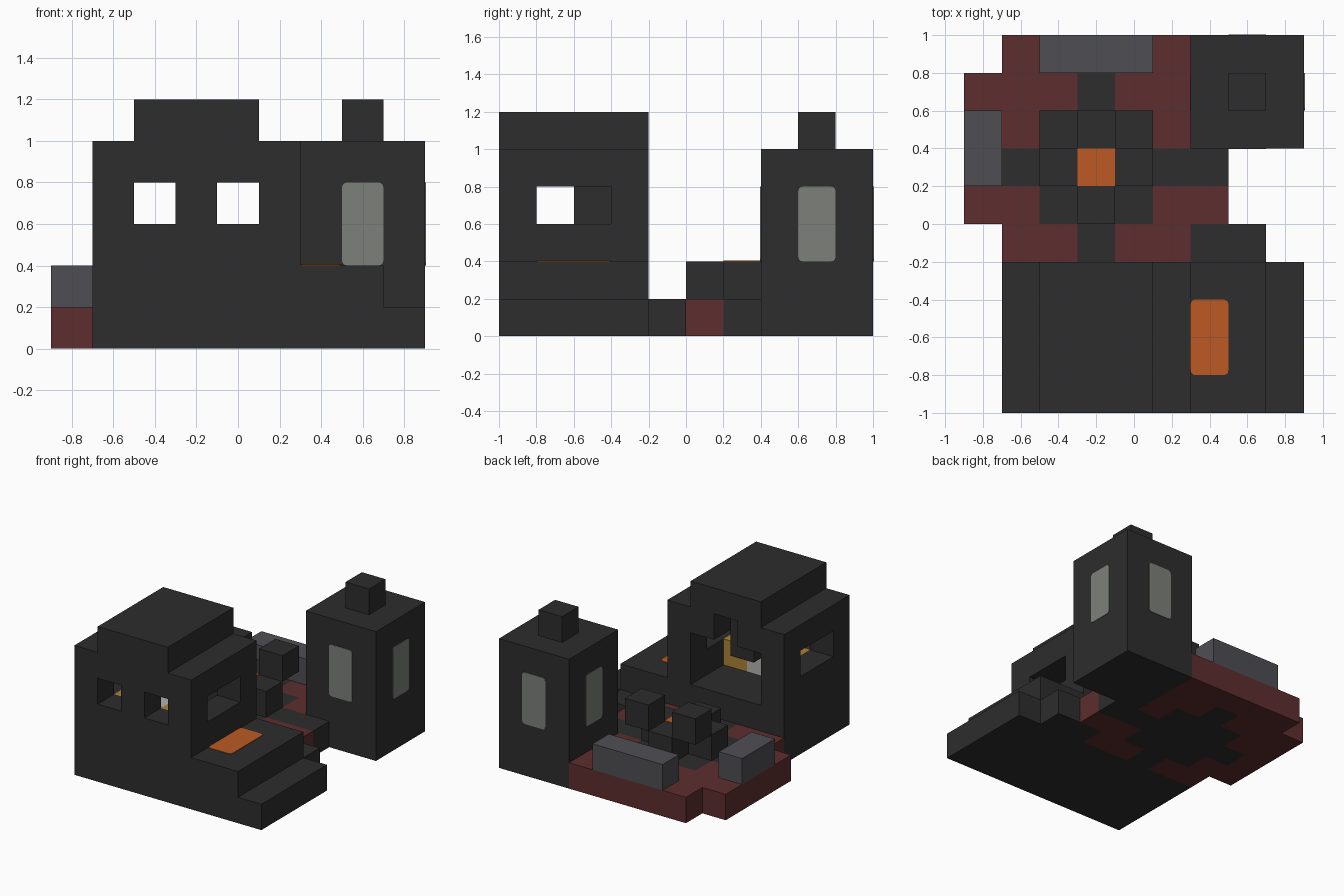
import bpy
import bmesh
from mathutils import Vector

if "Cube" in bpy.data.objects:
    bpy.data.objects.remove(bpy.data.objects["Cube"], do_unlink=True)

U = 0.2  # block size


def material(name, rgb):
    lin = [((c / 255 + 0.055) / 1.055) ** 2.4 for c in rgb] + [1]
    mat = bpy.data.materials.new(name)
    mat.use_nodes = True
    mat.diffuse_color = lin
    bsdf = mat.node_tree.nodes["Principled BSDF"]
    bsdf.inputs["Base Color"].default_value = lin
    bsdf.inputs["Roughness"].default_value = 0.9
    return mat


DARK = material("charcoal", (45, 45, 45))
RED = material("dark red", (93, 46, 46))
STONE = material("slate grey", (78, 78, 84))
ORANGE = material("orange", (188, 90, 35))
GLASS = material("pale grey glass", (125, 128, 122))
YELLOW = material("ochre", (172, 130, 52))
WHITE = material("light grey", (178, 178, 176))


def finish(bm, name, *mats):
    mesh = bpy.data.meshes.new(name)
    bmesh.ops.recalc_face_normals(bm, faces=bm.faces)
    bm.to_mesh(mesh)
    bm.free()
    for m in mats:
        mesh.materials.append(m)
    obj = bpy.data.objects.new(name, mesh)
    bpy.context.collection.objects.link(obj)
    return obj


def block_mesh(lo, hi):
    bm = bmesh.new()
    bmesh.ops.create_cube(bm, size=1)
    lo, hi = Vector(lo), Vector(hi)
    for v in bm.verts:
        v.co = (lo + hi) / 2 + v.co * (hi - lo)
    return bm


def box(name, lo, hi, mat=DARK):
    return finish(block_mesh(lo, hi), name, mat)


def plate(name, centre, size, axis, mat):
    """Thin plate with rounded corners, facing along the given axis."""
    half = Vector(size) / 2
    half[axis] = 0.004
    c = Vector(centre)
    bm = block_mesh(c - half, c + half)
    corners = [e for e in bm.edges
               if abs((e.verts[0].co - e.verts[1].co)[axis]) > 0.001]
    bmesh.ops.bevel(bm, geom=corners, offset=0.025, segments=3,
                    profile=0.5, affect='EDGES')
    return finish(bm, name, mat)


def carve(obj, cuts):
    """Cut boxes out of an object and discard the cutters."""
    cutters = []
    for lo, hi in cuts:
        cutter = box("cutter", lo, hi)
        cutter.hide_render = True
        mod = obj.modifiers.new("cut", 'BOOLEAN')
        mod.operation, mod.solver, mod.object = 'DIFFERENCE', 'EXACT', cutter
        cutters.append(cutter)
    bpy.context.view_layer.update()
    graph = bpy.context.evaluated_depsgraph_get()
    mesh = bpy.data.meshes.new_from_object(obj.evaluated_get(graph))
    obj.modifiers.clear()
    obj.data = mesh
    for cutter in cutters:
        bpy.data.objects.remove(cutter, do_unlink=True)


# Courtyard floor: r = red, d = dark, T = covered by a building, . = empty
ROWS = [".rrrrrTTT",
        "rrrdrrTTT",
        "rrdddrTTT",
        "rdddddd..",
        "rrdddrr..",
        ".rrdrrdd.",
        ".TTTTTTTT"]


def cell(row, col):
    inside = 0 <= row < len(ROWS) and 0 <= col < len(ROWS[0])
    return ROWS[row][col] if inside else "."


bm = bmesh.new()
for r, line in enumerate(ROWS):
    for c, kind in enumerate(line):
        if kind not in "rd":
            continue
        x, y = -0.9 + c * U, 0.8 - r * U
        ring = [(x, y), (x + U, y), (x + U, y + U), (x, y + U)]
        quads = [[(*p, z) for p in ring] for z in (0, U)]
        sides = [(1, 0), (0, 1), (-1, 0), (0, -1)]
        for i, (dr, dc) in enumerate(sides):
            if cell(r + dr, c + dc) == ".":
                a, b = ring[i], ring[(i + 1) % 4]
                quads.append([(*a, 0), (*b, 0), (*b, U), (*a, U)])
        for q in quads:
            face = bm.faces.new([bm.verts.new(p) for p in q])
            face.material_index = int(kind == "d")
bmesh.ops.remove_doubles(bm, verts=bm.verts, dist=0.001)
finish(bm, "courtyard_floor", RED, DARK)

# House with an open back, windows and a raised ceiling
house = box("house_walls", (-0.7, -1, 0), (0.3, -0.2, 1))
carve(house, [
    ((-0.5, -0.8, 0.4), (0.1, 0, 0.8)),
    ((-0.3, -0.8, 0.7), (-0.1, 0, 1.1)),
    ((-1, -0.8, 0.6), (0.6, -0.4, 0.8)),
    ((-0.5, -1.2, 0.6), (-0.3, -0.7, 0.8)),
    ((-0.1, -1.2, 0.6), (0.1, -0.7, 0.8)),
])
box("house_roof", (-0.5, -1, 1), (0.1, -0.2, 1.2))
box("hanging_lamp", (-0.3, -0.6, 0.6), (-0.1, -0.4, 1))

# Counter inside the house
for i, mat in enumerate((YELLOW, WHITE, YELLOW)):
    x = -0.5 + i * U
    box(f"counter_{i + 1}", (x, -0.8, 0.4), (x + U, -0.6, 0.6), mat)

# Side terrace and step
box("terrace", (0.3, -1, 0), (0.7, -0.2, 0.4))
box("terrace_step", (0.7, -1, 0), (0.9, -0.2, 0.2))
plate("terrace_mat", (0.4, -0.6, 0.4), (0.2, 0.4, 0), 2, ORANGE)

# Tower with a chimney and a window on each side
box("tower", (0.3, 0.4, 0), (0.9, 1, 1))
box("tower_chimney", (0.5, 0.6, 1), (0.7, 0.8, 1.2))
for side, s in (("low", -1), ("high", 1)):
    plate(f"tower_window_x_{side}", (0.6 + 0.3 * s, 0.7, 0.6),
          (0, 0.2, 0.4), 0, GLASS)
    plate(f"tower_window_y_{side}", (0.6, 0.7 + 0.3 * s, 0.6),
          (0.2, 0, 0.4), 1, GLASS)

# Fire pit: a cross of blocks, a glowing centre and two raised blocks
for i, (dx, dy) in enumerate([(0, 0), (U, 0), (-U, 0), (0, U), (0, -U)]):
    x, y = -0.3 + dx, 0.2 + dy
    box(f"pit_block_{i + 1}", (x, y, 0.2), (x + U, y + U, 0.4))
box("pit_glow", (-0.3, 0.2, 0.4), (-0.1, 0.4, 0.404), ORANGE)
for side, x in (("right", -0.5), ("left", -0.1)):
    box(f"pit_raised_block_{side}", (x, 0.4, 0.4), (x + U, 0.6, 0.6))

# Benches
box("back_bench", (-0.5, 0.8, 0.2), (0.1, 1, 0.4), STONE)
box("side_bench", (-0.9, 0.2, 0.2), (-0.7, 0.6, 0.4), STONE)
